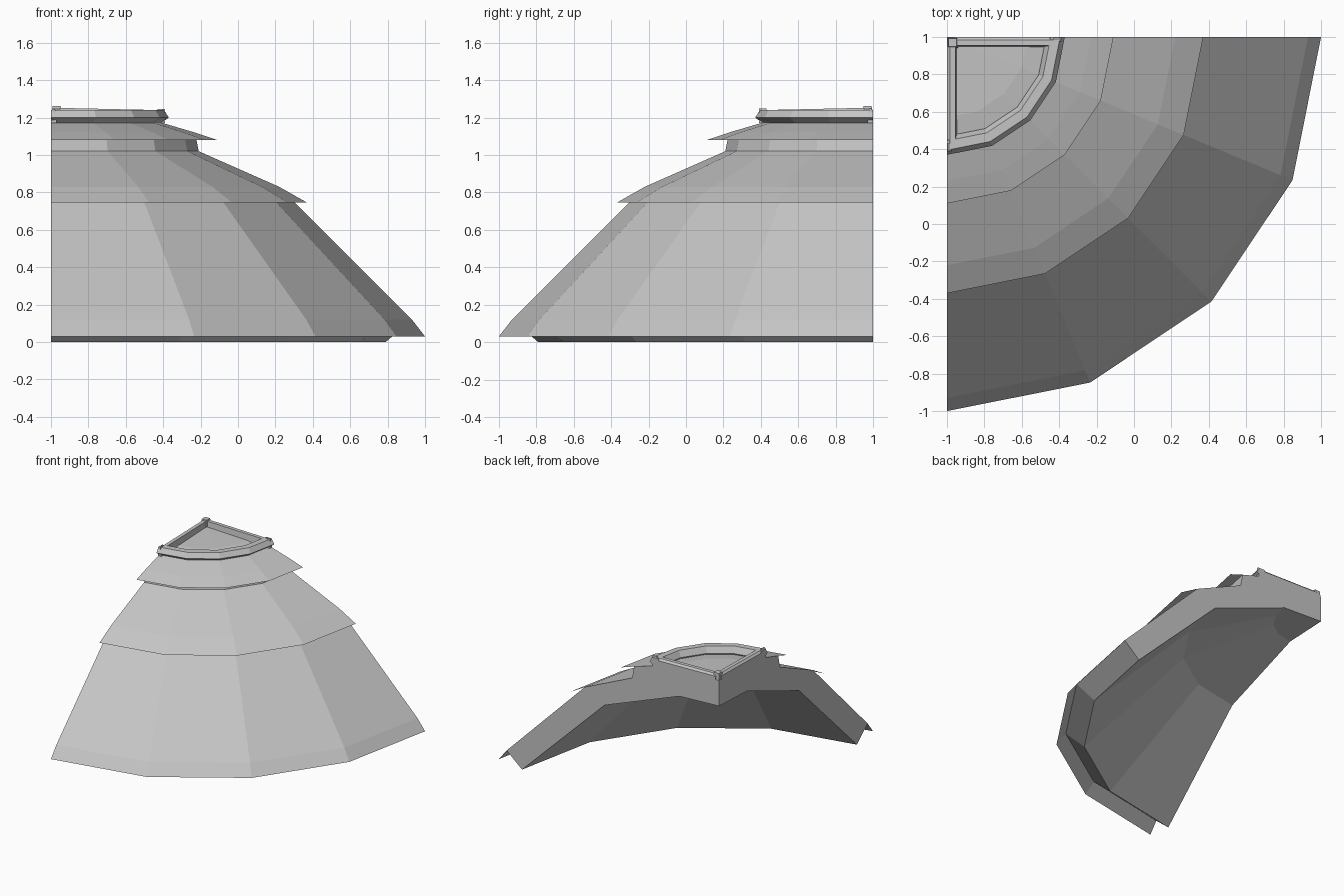
import bpy, bmesh, math
from mathutils import Vector

cube = bpy.data.objects.get("Cube")
if cube:
    bpy.data.objects.remove(cube)

AXIS = Vector((-1, 1, 0))   # corner shared by both cut sides
SEGMENTS = 4                # facets in the quarter turn

stone = bpy.data.materials.new("light grey")
stone.use_nodes = True
stone.diffuse_color = (0.56, 0.56, 0.56, 1)
stone.node_tree.nodes["Principled BSDF"].inputs["Base Color"].default_value = (0.56, 0.56, 0.56, 1)


def finish(name, bm, closed=True):
    bmesh.ops.remove_doubles(bm, verts=bm.verts, dist=0.0005)
    bmesh.ops.recalc_face_normals(bm, faces=bm.faces)
    bm.normal_update()
    if not closed and sum(f.normal.z for f in bm.faces) < 0:
        bmesh.ops.reverse_faces(bm, faces=bm.faces)
    mesh = bpy.data.meshes.new(name)
    bm.to_mesh(mesh)
    bm.free()
    mesh.materials.append(stone)
    obj = bpy.data.objects.new(name, mesh)
    bpy.context.collection.objects.link(obj)
    return obj


def quarter_sweep(name, profile, closed=True):
    """Turn a (radius, height) profile a quarter circle about the corner."""
    bm = bmesh.new()
    rings = []
    for i in range(SEGMENTS + 1):
        a = -math.pi / 2 * i / SEGMENTS
        rings.append([bm.verts.new(AXIS + Vector((r * math.cos(a), r * math.sin(a), z)))
                      for r, z in profile])
    n = len(profile)
    for a, b in zip(rings, rings[1:]):
        for j in range(n if closed else n - 1):
            k = (j + 1) % n
            bm.faces.new((a[j], a[k], b[k], b[j]))
    if closed:
        bm.faces.new(rings[0])
        bm.faces.new(rings[-1])
    return finish(name, bm, closed)


def extrude_along_side(name, section, start, end, rise, mirrored):
    """Run an (inset, height) section along one cut side; rise lifts the start."""
    bm = bmesh.new()
    ends = []
    for r, lift in ((start, rise), (end, 0)):
        ring = []
        for inset, z in section:
            x, y = (inset, -r) if mirrored else (r, -inset)
            ring.append(bm.verts.new(AXIS + Vector((x, y, z + (lift if z > 1.2 else 0)))))
        ends.append(ring)
    n = len(section)
    for j in range(n):
        k = (j + 1) % n
        bm.faces.new((ends[0][j], ends[0][k], ends[1][k], ends[1][j]))
    for ring in ends:
        bm.faces.new(ring)
    return finish(name, bm)


# Solid roof body with hollow underside
quarter_sweep("roof_body", [
    (1.79, 0), (1.93, 0.12), (1.22, 0.83), (0.79, 1.02), (0.77, 1.12),
    (0.6, 1.17), (0.43, 1.195), (0, 1.21),
    (0, 1.0), (0.36, 0.985), (1.04, 0.73)])

# Thin overhanging eaves
for name, outer, inner in (("lower_eave", (2.0, 0.03), (1.93, 0.12)),
                           ("middle_eave", (1.37, 0.745), (1.22, 0.83)),
                           ("upper_eave", (0.89, 1.08), (0.77, 1.12))):
    quarter_sweep(name, [outer, inner], closed=False)

# Curved rim around the top
quarter_sweep("top_rim", [
    (0.54, 1.17), (0.59, 1.17), (0.63, 1.2), (0.605, 1.24), (0.555, 1.24), (0.53, 1.19)])

# Beams and end caps along both cut sides
beam = [(0, 1.17), (0, 1.225), (0.015, 1.24), (0.045, 1.24), (0.055, 1.17)]
cap = [(0, 1.17), (0, 1.235), (0.01, 1.247), (0.022, 1.247), (0.03, 1.17)]
for side, mirrored in (("back", False), ("side", True)):
    extrude_along_side(side + "_beam", beam, 0.03, 0.58, 0.012, mirrored)
    extrude_along_side(side + "_beam_cap", cap, 0.57, 0.61, 0, mirrored)

# Chamfered corner post
bm = bmesh.new()
bmesh.ops.create_cube(bm, size=1)
for v in bm.verts:
    top = v.co.z > 0
    half = 0.022 if top else 0.03
    v.co = AXIS + Vector((0.03 + math.copysign(half, v.co.x),
                          -0.03 + math.copysign(half, v.co.y),
                          1.262 if top else 1.19))
finish("corner_post", bm)
